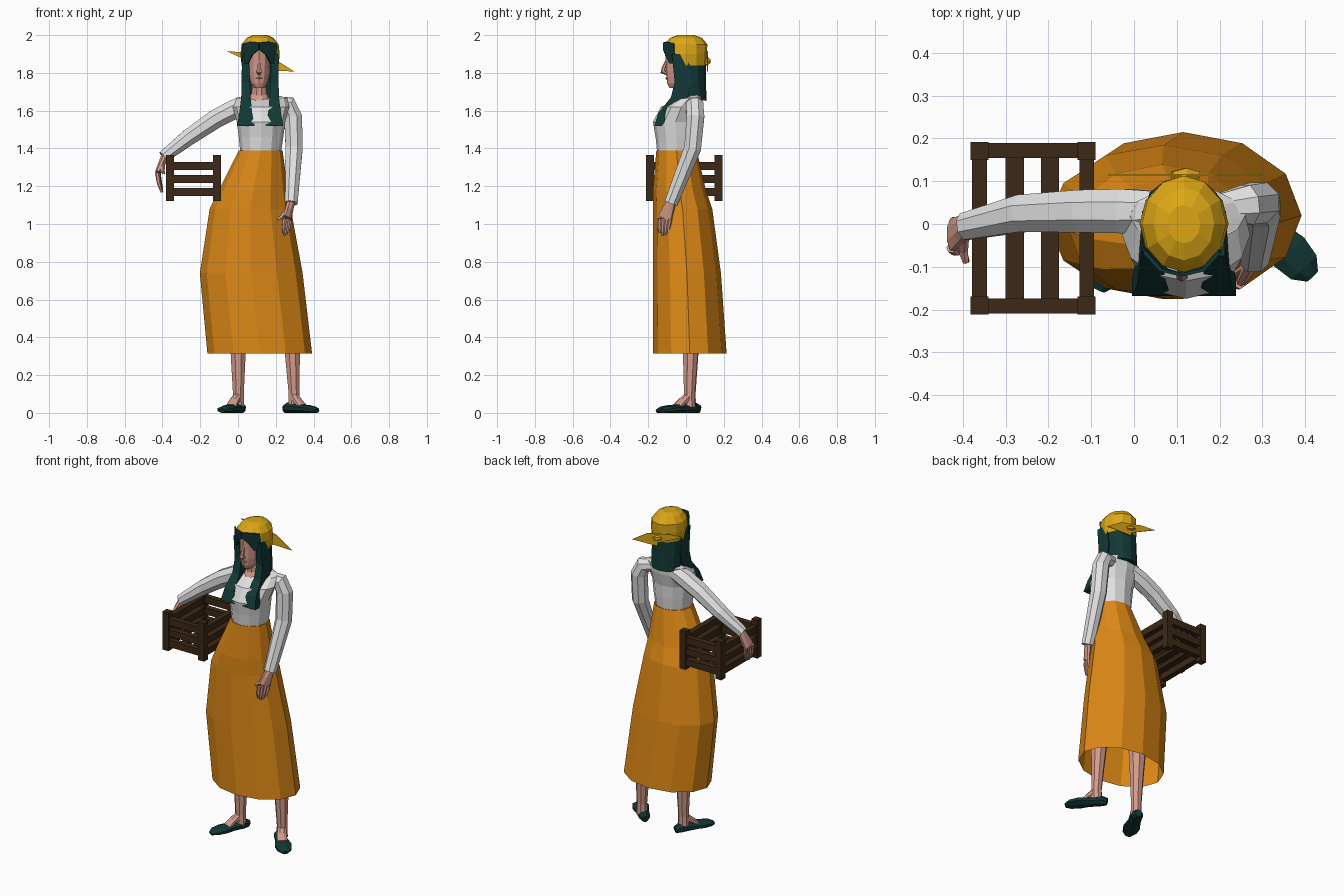
import bpy, bmesh, math
from mathutils import Vector as V

if "Cube" in bpy.data.objects:
    bpy.data.objects.remove(bpy.data.objects["Cube"])


def material(name, rgb):
    m = bpy.data.materials.new(name)
    m.diffuse_color = (*rgb, 1)
    m.use_nodes = True
    m.node_tree.nodes["Principled BSDF"].inputs["Base Color"].default_value = m.diffuse_color
    return m


SKIN = material("skin", (0.66, 0.33, 0.26))
ORANGE = material("orange cloth", (0.73, 0.25, 0.008))
YELLOW = material("yellow cloth", (0.72, 0.39, 0.008))
WHITE = material("white cloth", (0.75, 0.75, 0.75))
TEAL = material("dark teal", (0.006, 0.04, 0.036))
WOOD = material("dark wood", (0.045, 0.022, 0.008))


def finish(name, bm, mat):
    bmesh.ops.recalc_face_normals(bm, faces=bm.faces)
    me = bpy.data.meshes.new(name)
    bm.to_mesh(me)
    bm.free()
    me.materials.append(mat)
    ob = bpy.data.objects.new(name, me)
    bpy.context.collection.objects.link(ob)
    return ob


def skin_rings(name, rings, mat, caps=(True, True), edit=None):
    """Join a list of point rings with quads."""
    bm = bmesh.new()
    vs = [[bm.verts.new(p) for p in r] for r in rings]
    n = len(vs[0])
    for a, b in zip(vs, vs[1:]):
        for i in range(n):
            j = (i + 1) % n
            bm.faces.new((a[i], a[j], b[j], b[i]))
    if caps[0]:
        bm.faces.new(vs[0])
    if caps[1]:
        bm.faces.new(vs[-1])
    if edit:
        for v in bm.verts:
            edit(v)
    return finish(name, bm, mat)


def loft(name, rings, mat, n=12, arc=None, **kw):
    """Stack of horizontal ellipses: cx, cy, z, rx, ry[, tilt]."""
    out = []
    for cx, cy, z, rx, ry, *t in rings:
        if arc:
            angs = [math.radians(arc[0] + (arc[1] - arc[0]) * i / (n - 1)) for i in range(n)]
        else:
            angs = [math.tau * i / n for i in range(n)]
        tilt = t[0] if t else 0
        out.append([(cx + rx * math.cos(a), cy + ry * math.sin(a), z + tilt * ry * math.sin(a)) for a in angs])
    return skin_rings(name, out, mat, **kw)


def tube(name, pts, radii, mat, side=(0, 1, 0), n=8, **kw):
    """Elliptical tube along points; radii are (along side, across side)."""
    pts = [V(p) for p in pts]
    out = []
    for i, p in enumerate(pts):
        d = (pts[min(i + 1, len(pts) - 1)] - pts[max(i - 1, 0)]).normalized()
        u = V(side)
        u = (u - d * u.dot(d)).normalized()
        w = d.cross(u)
        r = radii[i] if isinstance(radii[i], tuple) else (radii[i], radii[i])
        out.append([p + u * r[0] * math.cos(a) + w * r[1] * math.sin(a)
                    for a in (math.tau * (k + .5) / n for k in range(n))])
    return skin_rings(name, out, mat, **kw)


def plate(name, polys, mat, thick):
    bm = bmesh.new()
    for poly in polys:
        bm.faces.new([bm.verts.new(p) for p in poly])
    ob = finish(name, bm, mat)
    s = ob.modifiers.new("thickness", 'SOLIDIFY')
    s.thickness, s.offset = thick, 0
    return ob


# Long skirt, open at the hem
loft("skirt", [(.115, .02, .315, .277, .195), (.07, .005, .74, .272, .18),
               (.065, -.018, 1.08, .215, .157), (.082, -.035, 1.18, .182, .14),
               (.12, -.05, 1.39, .116, .107)], ORANGE, caps=(False, True))

# Blouse body with a scooped neckline
loft("blouse", [(.12, -.05, 1.38, .108, .103), (.122, -.05, 1.46, .118, .111),
                (.122, -.055, 1.54, .128, .12), (.122, -.025, 1.62, .15, .108),
                (.125, .02, 1.668, .135, .066, .1), (.112, 0, 1.672, .066, .072, .45)], WHITE)

# Sleeves
tube("sleeve_crate_side", [(.06, .03, 1.64), (-.02, .03, 1.607), (-.12, .03, 1.555),
                           (-.26, .025, 1.46), (-.395, -.006, 1.355)],
     [.05, .056, .054, .047, .034], WHITE)
tube("sleeve_free_side", [(.19, .035, 1.645), (.265, .045, 1.63), (.292, .05, 1.57),
                          (.297, .035, 1.4), (.28, -.08, 1.11)],
     [.035, .05, .051, .049, .038], WHITE)


# Hands: palm, four fingers and thumb
def hand(name, wrist, knuckle, tip, side, thumb):
    w, k, t, s = V(wrist), V(knuckle), V(tip), V(side).normalized()
    tube(name + "_palm", [w, w.lerp(k, .5), k], [(.025, .021), (.034, .019), (.042, .016)], SKIN, s)
    for i in range(4):
        o = s * (.021 * (i - 1.5))
        end = k.lerp(t, (.85, 1, .98, .85)[i])
        mid = k.lerp(end, .55) + (k - w).normalized() * .006
        tube(f"{name}_finger_{i + 1}", [k + o, mid + o * .9, end + o * .75], [.012, .011, .007], SKIN, s, 6)
    tube(name + "_thumb", [w.lerp(k, .35), w.lerp(k, .75).lerp(V(thumb), .6), V(thumb)],
         [.015, .013, .008], SKIN, s, 6)


hand("crate_hand", (-.385, 0, 1.365), (-.424, -.025, 1.27), (-.402, -.045, 1.168),
     (.1, 1, 0), (-.392, -.09, 1.27))
hand("free_hand", (.281, -.075, 1.125), (.262, -.112, 1.03), (.25, -.118, .94),
     (.45, .9, 0), (.205, -.125, 1.02))

# Legs, feet and slip-on shoes
for label, top, ankle, heel, toe in (
        ("leg_crate_side", (0, .03, .5), (.002, .022, .1), (.025, .072), (-.085, -.152)),
        ("leg_free_side", (.28, .028, .5), (.297, .018, .1), (.248, .055), (.417, -.122))):
    a, t = V(ankle), V(top)
    h, e = V((*heel, 0)), V((*toe, 0))
    side = V((h.y - e.y, e.x - h.x, 0))
    tube(label, [t, a.lerp(t, .5), a, (a.x, a.y, .03)], [.055, .042, .031, .034], SKIN)
    inst = h.lerp(e, .6)
    tube(label + "_instep", [(a.x, a.y, .09), (*h.lerp(e, .42).xy, .06), (*inst.xy, .026)],
         [(.026, .026), (.029, .02), (.033, .014)], SKIN, side)
    prof = [(0, .018, .02), (.12, .033, .027), (.4, .036, .023), (.68, .05, .021), (.88, .042, .017), (1, .018, .01)]
    tube(label + "_shoe", [h.lerp(e, s) + V((0, 0, z)) for s, w, z in prof],
         [(w * 1.05, z * 1.08) for s, w, z in prof], TEAL, side)

# Neck and upper chest
loft("neck", [(.112, -.008, 1.655, .062, .07, .45), (.112, 0, 1.69, .043, .045, .2),
              (.112, -.008, 1.77, .035, .04)], SKIN, 10)

# Head, nose and lips
X = .112
loft("head", [(X, -.06, 1.72, .025, .028), (X, -.045, 1.745, .044, .055), (X, -.03, 1.79, .056, .075),
              (X, -.022, 1.85, .06, .085), (X, -.012, 1.92, .06, .1), (X, 0, 1.965, .05, .08)], SKIN)
tube("nose", [(X, -.1, 1.87), (X, -.118, 1.825), (X, -.122, 1.808), (X, -.1, 1.797)],
     [.007, .011, .015, .01], SKIN, (1, 0, 0), 6)
tube("lips", [(X - .021, -.092, 1.77), (X, -.102, 1.772), (X + .021, -.092, 1.77)],
     [.003, .007, .003], SKIN, (0, 0, 1), 6)

# Long hair behind the head
loft("back_hair", [(.115, .03, 1.655, .093, .08), (.115, .022, 1.75, .094, .083),
                   (.115, .01, 1.85, .094, .095), (.115, .01, 1.94, .085, .09)],
     TEAL, 9, arc=(-25, 205))

# Fringe parted in the middle, and two front locks
plate("fringe", [[(X, -.119, 1.96), (X, -.119, 1.925), (X + s * .035, -.108, 1.897),
                  (X + s * .058, -.085, 1.85), (X + s * .092, -.05, 1.85), (X + s * .088, -.065, 1.955),
                  (X + s * .05, -.107, 1.965)] for s in (-1, 1)], TEAL, .009)
for label, s in (("lock_crate_side", -1), ("lock_free_side", 1)):
    rings = []
    for z, y0, y1, x0, x1 in ((1.9, -.075, .01, .06, .096), (1.75, -.06, .03, .054, .098),
                              (1.67, -.08, .01, .05, .1), (1.59, -.145, -.07, .042, .11),
                              (1.52, -.168, -.13, .028, .122)):
        c = .117
        rings.append([(c + s * x0, y0, z), (c + s * x1, y0, z), (c + s * x1, y1, z), (c + s * x0, y1, z)])
    skin_rings(label, rings, TEAL)


# Headscarf, raised over the forehead, with two knotted tails
def raise_front(v):
    if v.co.y < -.075:
        v.co.z = max(v.co.z, 1.95)


loft("headscarf", [(.117, .003, 1.84, .098, .107), (.117, 0, 1.9, .104, .111), (.117, 0, 1.951, .098, .113),
                   (.117, 0, 1.985, .071, .085), (.117, 0, 2, .038, .045)],
     YELLOW, caps=(False, True), edit=raise_front)
plate("scarf_tails", [[(-.06, .115, 1.915), (.04, .115, 1.908), (.14, .115, 1.885), (.12, .115, 1.832)],
                      [(.297, .115, 1.808), (.19, .115, 1.876), (.11, .115, 1.89), (.12, .115, 1.812)]],
      YELLOW, .005)
tube("scarf_knot", [(.09, .112, 1.872), (.12, .116, 1.862), (.15, .112, 1.852)], [.012, .017, .012],
     YELLOW, (0, 1, 0), 6)


# Slatted crate
def box(name, lo, hi):
    bm = bmesh.new()
    bmesh.ops.create_cube(bm, size=1)
    for v in bm.verts:
        v.co = V([(hi[i] if v.co[i] > 0 else lo[i]) for i in range(3)])
    finish(name, bm, WOOD)


X0, X1, Y0, Y1, P = -.382, -.09, -.212, .192, .042
for x in (X0, X1 - P):
    for y in (Y0, Y1 - P):
        box("crate_post", (x, y, 1.122), (x + P, y + P, 1.364))
for z in (1.148, 1.217, 1.287):
    for y in (Y0 + .003, Y1 - .038):
        box("crate_end_slat", (X0 + .02, y, z), (X1 - .02, y + .035, z + .042))
    for x in (X0 + .003, X1 - .038):
        box("crate_side_slat", (x, Y0 + .02, z), (x + .035, Y1 - .02, z + .042))
for x in (-.3, -.218):
    box("crate_floor_slat", (x, Y0 + .02, 1.148), (x + .043, Y1 - .02, 1.17))
